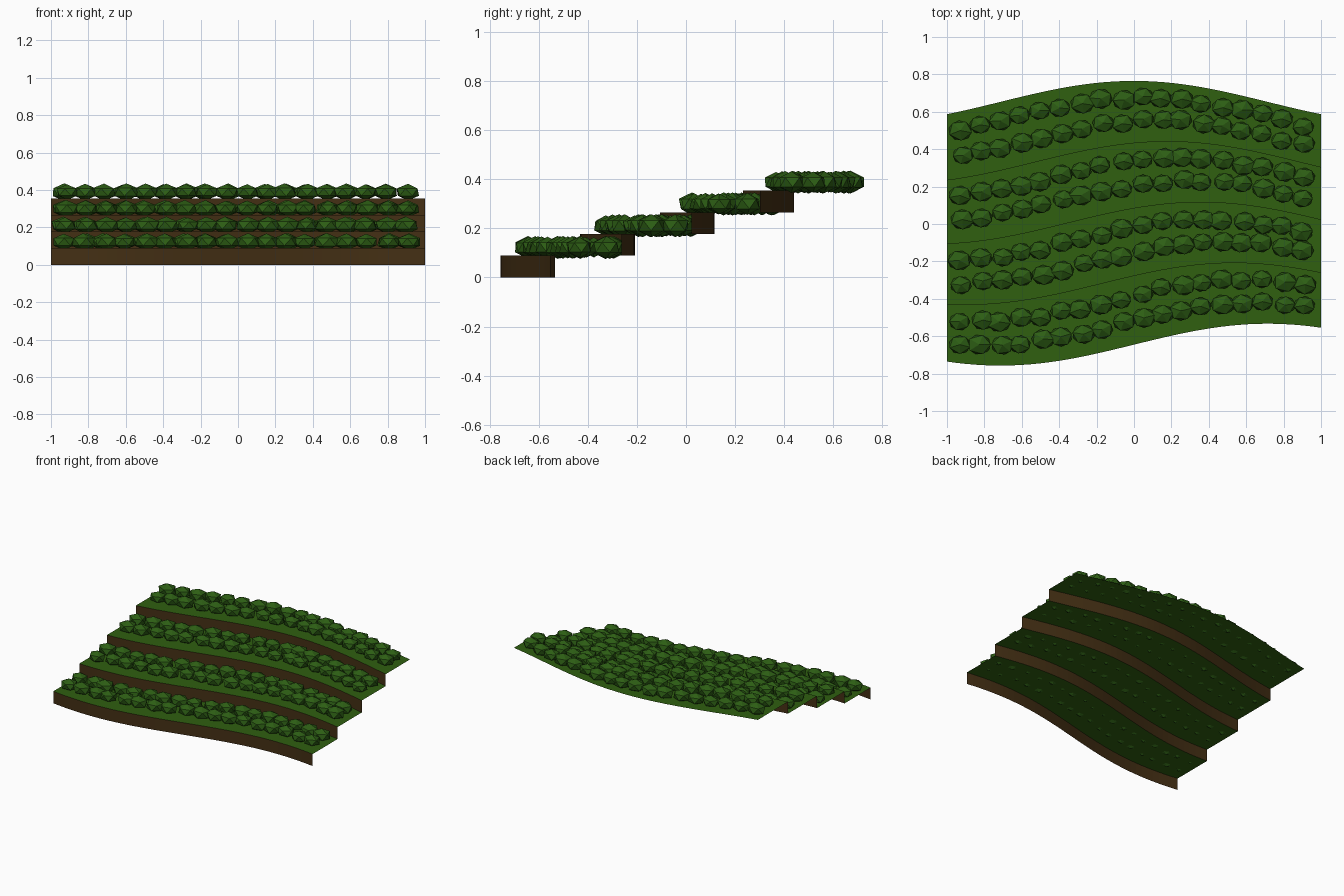
import bpy, bmesh, math, random
from mathutils import Matrix

if "Cube" in bpy.data.objects:
    bpy.data.objects.remove(bpy.data.objects["Cube"])

random.seed(4)
STEPS = 4
RISE = 0.0886
SEGS = 40


def material(name, rgb):
    m = bpy.data.materials.new(name)
    m.diffuse_color = (*rgb, 1)
    m.use_nodes = True
    m.node_tree.nodes["Principled BSDF"].inputs["Base Color"].default_value = m.diffuse_color
    return m


grass = material("grass green", (0.029, 0.115, 0.005))
soil = material("soil brown", (0.058, 0.029, 0.007))
leaf = material("leaf green", (0.026, 0.112, 0.007))


def contour(k, x):
    """Wavy terrace edge; k counts terraces and may be fractional."""
    return -0.645 + 0.3245 * k + 0.112 * math.sin(2.2 * x + k * math.pi / 8)


def finish(bm, name, mat):
    me = bpy.data.meshes.new(name)
    bm.to_mesh(me)
    bm.free()
    me.materials.append(mat)
    bpy.context.collection.objects.link(bpy.data.objects.new(name, me))


def ribbon(name, mat, low, high):
    """Sheet between two contours, each given as (k, z)."""
    bm = bmesh.new()
    rows = []
    for i in range(SEGS + 1):
        x = -1 + 2 * i / SEGS
        rows.append([bm.verts.new((x, contour(k, x), z)) for k, z in (low, high)])
    for a, b in zip(rows, rows[1:]):
        bm.faces.new((a[0], b[0], b[1], a[1]))
    finish(bm, name, mat)


def bush_row(name, k, z):
    """Line of faceted bushes following the contour."""
    bm = bmesh.new()
    count = 18
    for i in range(count):
        x = -0.925 + 1.83 * i / (count - 1) + random.uniform(-0.012, 0.012)
        y = contour(k, x) + random.uniform(-0.01, 0.01)
        s = random.uniform(0.93, 1.07)
        m = (Matrix.Translation((x, y, z + 0.034))
             @ Matrix.Diagonal((0.066 * s, 0.056 * s, 0.044 * s, 1))
             @ Matrix.Rotation(random.uniform(0, math.tau), 4, 'Z'))
        bmesh.ops.create_icosphere(bm, subdivisions=1, radius=1, matrix=m)
    finish(bm, name, leaf)


# Terraces: soil riser, grass tread, two planted rows each
for k in range(STEPS):
    z = RISE * (k + 1)
    ribbon(f"riser_{k + 1}", soil, (k, z - RISE), (k, z))
    ribbon(f"tread_{k + 1}", grass, (k, z), (k + 1, z))
    bush_row(f"front_bushes_{k + 1}", k + 0.35, z)
    bush_row(f"back_bushes_{k + 1}", k + 0.72, z)
